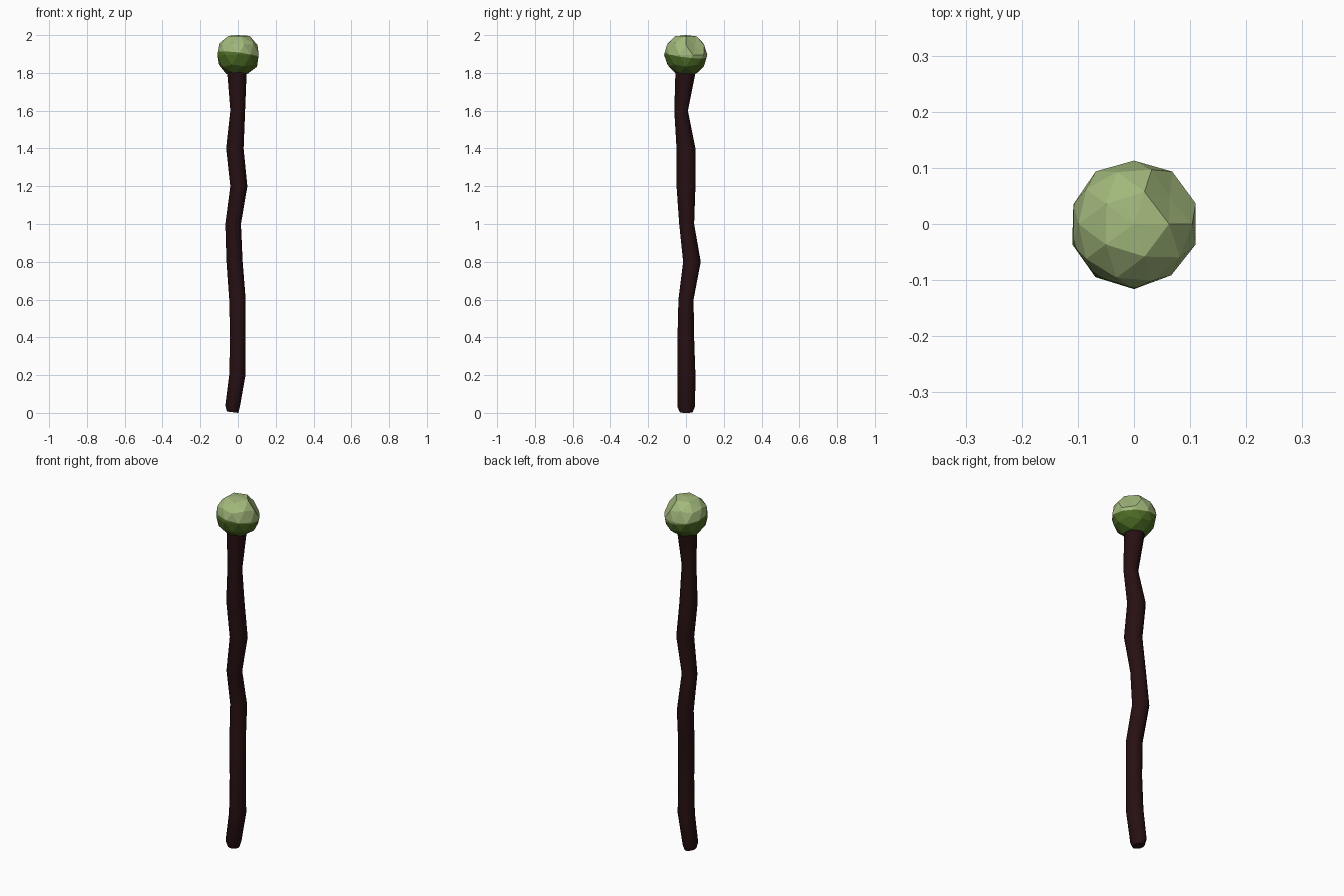
import bpy, bmesh, math, random
from mathutils import Vector

if "Cube" in bpy.data.objects:
    bpy.data.objects.remove(bpy.data.objects["Cube"])
random.seed(4)

def material(name, rgb):
    m = bpy.data.materials.new(name)
    m.diffuse_color = (*rgb, 1)
    m.use_nodes = True
    m.node_tree.nodes["Principled BSDF"].inputs["Base Color"].default_value = m.diffuse_color
    return m

def finish(bm, name, mats):
    bmesh.ops.recalc_face_normals(bm, faces=bm.faces)
    me = bpy.data.meshes.new(name)
    bm.to_mesh(me)
    bm.free()
    ob = bpy.data.objects.new(name, me)
    bpy.context.collection.objects.link(ob)
    for m in mats:
        me.materials.append(m)
    return ob

bark = material("dark bark", (0.02, 0.005, 0.006))
pale = material("pale green", (0.36, 0.48, 0.2))
moss = material("moss green", (0.075, 0.15, 0.018))

# crooked shaft: z, left, right, front, back of each ring
rings = [(0.012, -.058, .002, -.033, .035), (0.035, -.066, .010, -.046, .048),
         (0.2, -.046, .040, -.046, .050), (0.4, -.041, .040, -.045, .043),
         (0.6, -.046, .041, -.040, .040), (0.8, -.060, .025, -.015, .078),
         (1.0, -.066, .016, -.036, .043), (1.2, -.040, .050, -.050, .050),
         (1.4, -.062, .030, -.050, .050), (1.6, -.040, .038, -.062, .010),
         (1.8, -.056, .046, -.056, .050), (1.86, -.060, .055, -.060, .055)]
N = 12
bm = bmesh.new()
loops = []
for i, (z, l, r, f, b) in enumerate(rings):
    loop = []
    for k in range(N):
        a = 2 * math.pi * k / N
        tilt = -0.12 * math.cos(a) * (r - l) / 2 if i < 2 else 0
        loop.append(bm.verts.new(((l + r) / 2 + (r - l) / 2 * math.cos(a),
                                  (f + b) / 2 + (b - f) / 2 * math.sin(a), z + tilt)))
    loops.append(loop)
for lo, hi in zip(loops, loops[1:]):
    for k in range(N):
        bm.faces.new((lo[k], lo[(k + 1) % N], hi[(k + 1) % N], hi[k]))
bm.faces.new(loops[0])
bm.faces.new(loops[-1])
low = min(v.co.z for v in bm.verts)
for v in loops[0]:
    v.co.z -= low
shaft = finish(bm, "crooked_shaft", [bark])
bpy.context.view_layer.objects.active = shaft
shaft.select_set(True)
bpy.ops.object.shade_smooth_by_angle(angle=math.radians(35))

# rough stone knob: jittered ball, flattened sides and a notch at the back right
bm = bmesh.new()
bmesh.ops.create_icosphere(bm, subdivisions=2, radius=0.117)
notch = Vector((0.6, 0.62, 0.5)).normalized()
for v in bm.verts:
    d = v.co.normalized()
    v.co *= random.uniform(0.96, 1.02)
    if d.dot(notch) > 0.93:
        v.co *= 0.78
    v.co.x = max(-0.11, min(0.11, v.co.x))
    v.co.y = max(-0.116, min(0.118, v.co.y))
    v.co.z = 1.895 + max(-0.105, min(0.105, v.co.z))
# mossy underside, cut off along a level line
bmesh.ops.bisect_plane(bm, geom=bm.verts[:] + bm.edges[:] + bm.faces[:],
                       plane_co=(0, 0, 1.895), plane_no=(0.12, 0.12, 1))
cut = Vector((0.12, 0.12, 1))
for f in bm.faces:
    below = (f.calc_center_median() - Vector((0, 0, 1.895))).dot(cut) < 0
    f.material_index = 1 if below else 0
finish(bm, "stone_knob", [pale, moss])
